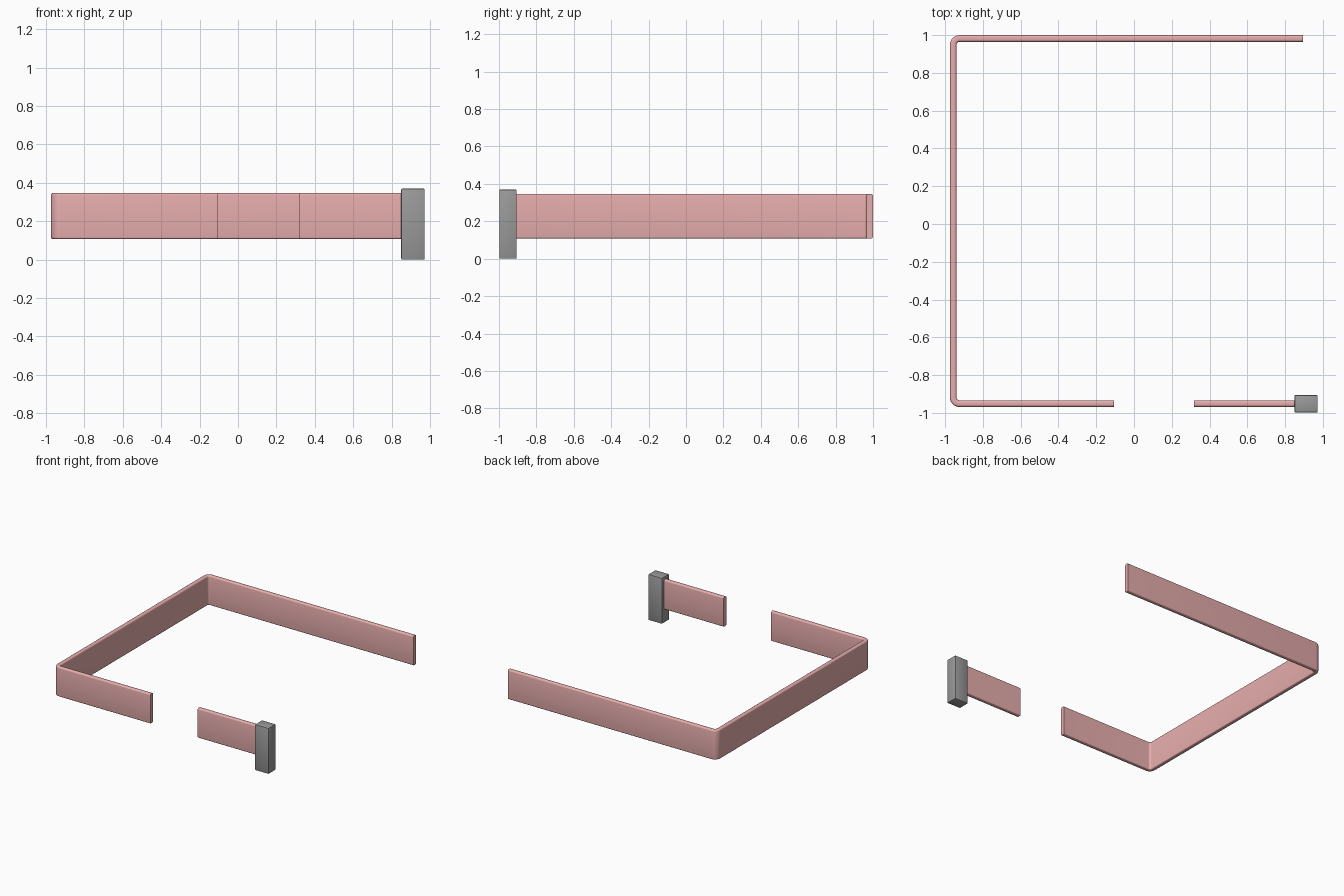
import bpy, bmesh
from math import sin, cos, pi
from mathutils import Vector

if "Cube" in bpy.data.objects:
    bpy.data.objects.remove(bpy.data.objects["Cube"])

HALF, Z0, Z1 = 0.0175, 0.108, 0.347   # half thickness, bottom, top


def material(name, rgb):
    m = bpy.data.materials.new(name)
    m.diffuse_color = (*rgb, 1)
    m.use_nodes = True
    m.node_tree.nodes["Principled BSDF"].inputs["Base Color"].default_value = m.diffuse_color
    return m


def finish(name, bm, mat=None):
    bmesh.ops.recalc_face_normals(bm, faces=bm.faces)
    me = bpy.data.meshes.new(name)
    bm.to_mesh(me)
    bm.free()
    ob = bpy.data.objects.new(name, me)
    bpy.context.collection.objects.link(ob)
    if mat:
        me.materials.append(mat)
    bpy.ops.object.select_all(action='DESELECT')
    ob.select_set(True)
    bpy.context.view_layer.objects.active = ob
    bpy.ops.object.shade_smooth_by_angle(angle=0.6)
    return ob


def section(r_top=0.012, r_bot=0.008, n=4):
    # upright slab section with rounded edges: (sideways offset, height)
    pts = []
    for sx, sz, r, a0 in ((1, 1, r_top, 0), (-1, 1, r_top, pi / 2),
                          (-1, -1, r_bot, pi), (1, -1, r_bot, 1.5 * pi)):
        cz = Z1 - r if sz > 0 else Z0 + r
        for i in range(n + 1):
            a = a0 + i * pi / 2 / n
            pts.append((sx * (HALF - r) + r * cos(a), cz + r * sin(a)))
    return pts


def arc(cx, cy, r, a0, a1, n=8):
    return [(cx + r * cos(a0 + (a1 - a0) * i / n),
             cy + r * sin(a0 + (a1 - a0) * i / n)) for i in range(n + 1)]


def wall(name, path, mat):
    bm = bmesh.new()
    p = [Vector(q) for q in path]
    rings = []
    for i, q in enumerate(p):
        a = (q - p[i - 1]).normalized() if i else (p[1] - q).normalized()
        b = (p[i + 1] - q).normalized() if i < len(p) - 1 else a
        t = (a + b).normalized()
        side = Vector((-t.y, t.x)) / t.dot(a)
        rings.append([bm.verts.new((*(q + side * o), z)) for o, z in section()])
    for r, s in zip(rings, rings[1:]):
        for k in range(len(r)):
            j = (k + 1) % len(r)
            bm.faces.new((r[k], r[j], s[j], s[k]))
    bm.faces.new(rings[0])
    bm.faces.new(rings[-1])
    return finish(name, bm, mat)


red = material("wall_red", (0.80, 0.42, 0.42))

# long wall: back, left side and front, with rounded corners
R, XL, YB, YF = 0.033, -0.957, 0.982, -0.951
wall("long_wall", [(0.895, YB)]
     + arc(XL + R, YB - R, R, pi / 2, pi)
     + arc(XL + R, YF + R, R, pi, 1.5 * pi)
     + [(-0.107, YF)], red)

# short wall running into the post
wall("short_wall", [(0.317, YF), (0.87, YF)], red)

# corner post
bm = bmesh.new()
bmesh.ops.create_cube(bm, size=1)
for v in bm.verts:
    v.co = (0.911 + v.co.x * 0.122, -0.952 + v.co.y * 0.092, 0.185 + v.co.z * 0.37)
bmesh.ops.bevel(bm, geom=bm.edges[:], offset=0.005, segments=2,
                profile=0.5, affect='EDGES')
finish("post", bm, material("post_grey", (0.32, 0.32, 0.32)))
